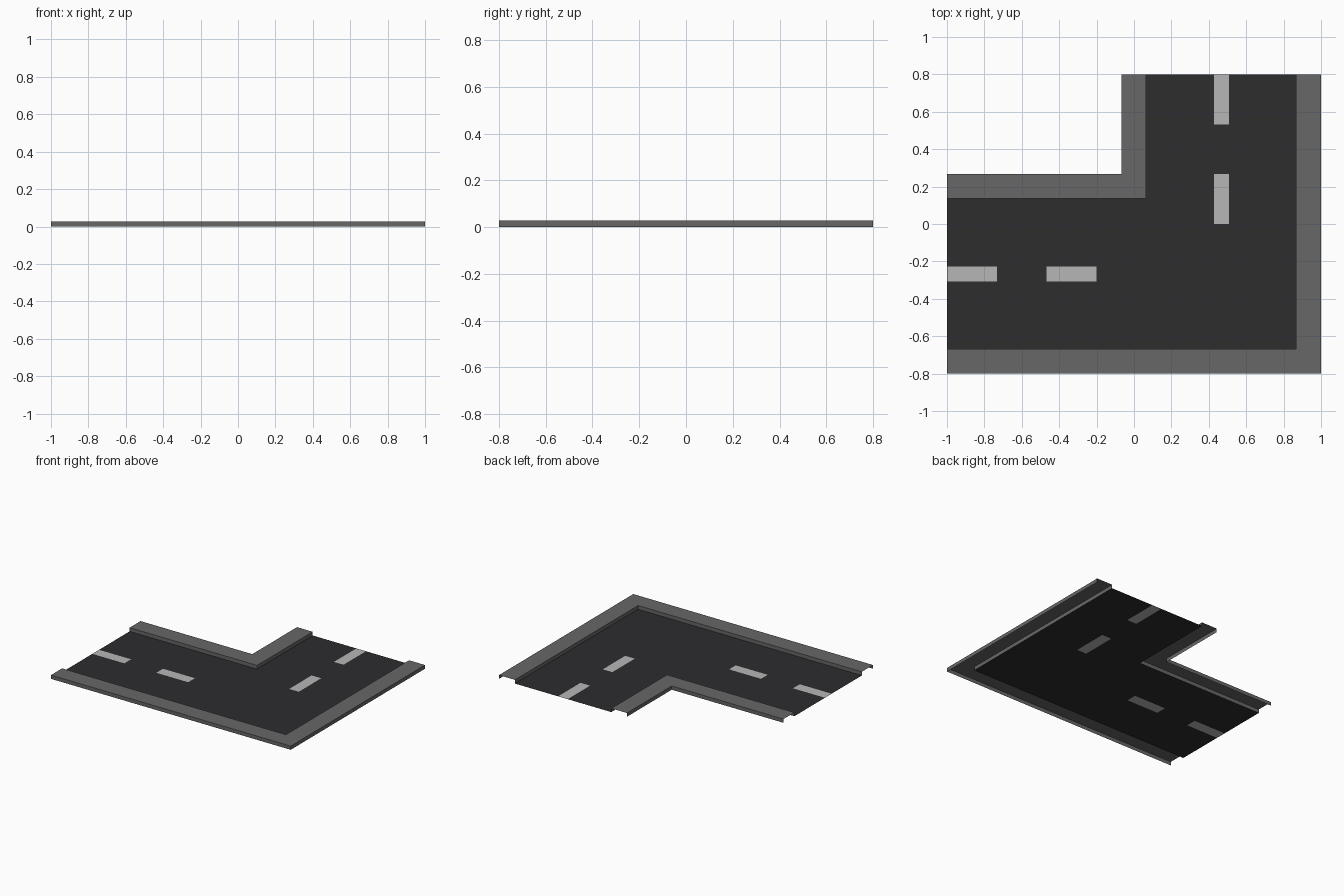
import bpy, bmesh

if "Cube" in bpy.data.objects:
    bpy.data.objects.remove(bpy.data.objects["Cube"])

H = 0.028  # kerb height


def material(name, rgb):
    m = bpy.data.materials.new(name)
    m.diffuse_color = (*rgb, 1)
    m.use_nodes = True
    m.node_tree.nodes["Principled BSDF"].inputs["Base Color"].default_value = m.diffuse_color
    return m


def finish(name, bm, mat):
    bmesh.ops.remove_doubles(bm, verts=bm.verts, dist=1e-5)
    me = bpy.data.meshes.new(name)
    bm.to_mesh(me)
    bm.free()
    me.materials.append(mat)
    ob = bpy.data.objects.new(name, me)
    bpy.context.collection.objects.link(ob)
    return ob


def kerb(name, left, right, mat):
    """Open-bottomed channel between two edge paths (left of travel, right of travel)."""
    bm = bmesh.new()
    rows = []
    for (lx, ly), (rx, ry) in zip(left, right):
        section = [(rx, ry, 0), (rx, ry, H), (lx, ly, H), (lx, ly, 0)]
        rows.append([bm.verts.new(p) for p in section])
    for a, b in zip(rows, rows[1:]):
        for i in range(3):
            bm.faces.new((a[i], b[i], b[i + 1], a[i + 1]))
    return finish(name, bm, mat)


def inside(x, y, rect):
    return rect[0] < x < rect[1] and rect[2] < y < rect[3]


def flat_cells(name, xs, ys, keep, mat):
    """Flat sheet made of the grid cells whose centre passes the test."""
    bm = bmesh.new()
    for x0, x1 in zip(xs, xs[1:]):
        for y0, y1 in zip(ys, ys[1:]):
            if keep((x0 + x1) / 2, (y0 + y1) / 2):
                corners = [(x0, y0), (x1, y0), (x1, y1), (x0, y1)]
                bm.faces.new([bm.verts.new((x, y, 0)) for x, y in corners])
    return finish(name, bm, mat)


stone = material("kerb_grey", (0.135, 0.135, 0.135))
tarmac = material("tarmac", (0.026, 0.026, 0.028))
paint = material("paint", (0.47, 0.47, 0.47))

# Kerbs around the inside and outside of the bend
kerb("inner_kerb",
     [(-1, 0.267), (-0.068, 0.267), (-0.068, 0.8)],
     [(-1, 0.137), (0.063, 0.137), (0.063, 0.8)], stone)
kerb("outer_kerb",
     [(-1, -0.667), (0.867, -0.667), (0.867, 0.8)],
     [(-1, -0.8), (1, -0.8), (1, 0.8)], stone)

# Lane dashes are set flush into the road sheet
dashes = [(-1, -0.733, -0.307, -0.227), (-0.467, -0.2, -0.307, -0.227),
          (0.427, 0.507, 0.533, 0.8), (0.427, 0.507, 0, 0.267)]
road_parts = [(-1, 0.867, -0.667, 0.137), (0.063, 0.867, -0.667, 0.8)]
xs = sorted({x for r in dashes + road_parts for x in r[:2]})
ys = sorted({y for r in dashes + road_parts for y in r[2:]})


def in_dash(x, y):
    return any(inside(x, y, d) for d in dashes)


def in_road(x, y):
    return any(inside(x, y, r) for r in road_parts) and not in_dash(x, y)


road = flat_cells("road_surface", xs, ys, in_road, tarmac)
lines = flat_cells("lane_dashes", xs, ys, in_dash, paint)

# Merge the coplanar grid cells into larger faces
for ob in (road, lines):
    bm = bmesh.new()
    bm.from_mesh(ob.data)
    bmesh.ops.dissolve_limit(bm, angle_limit=0.01, verts=bm.verts, edges=bm.edges)
    bmesh.ops.triangulate(bm, faces=bm.faces)
    bm.to_mesh(ob.data)
    bm.free()
